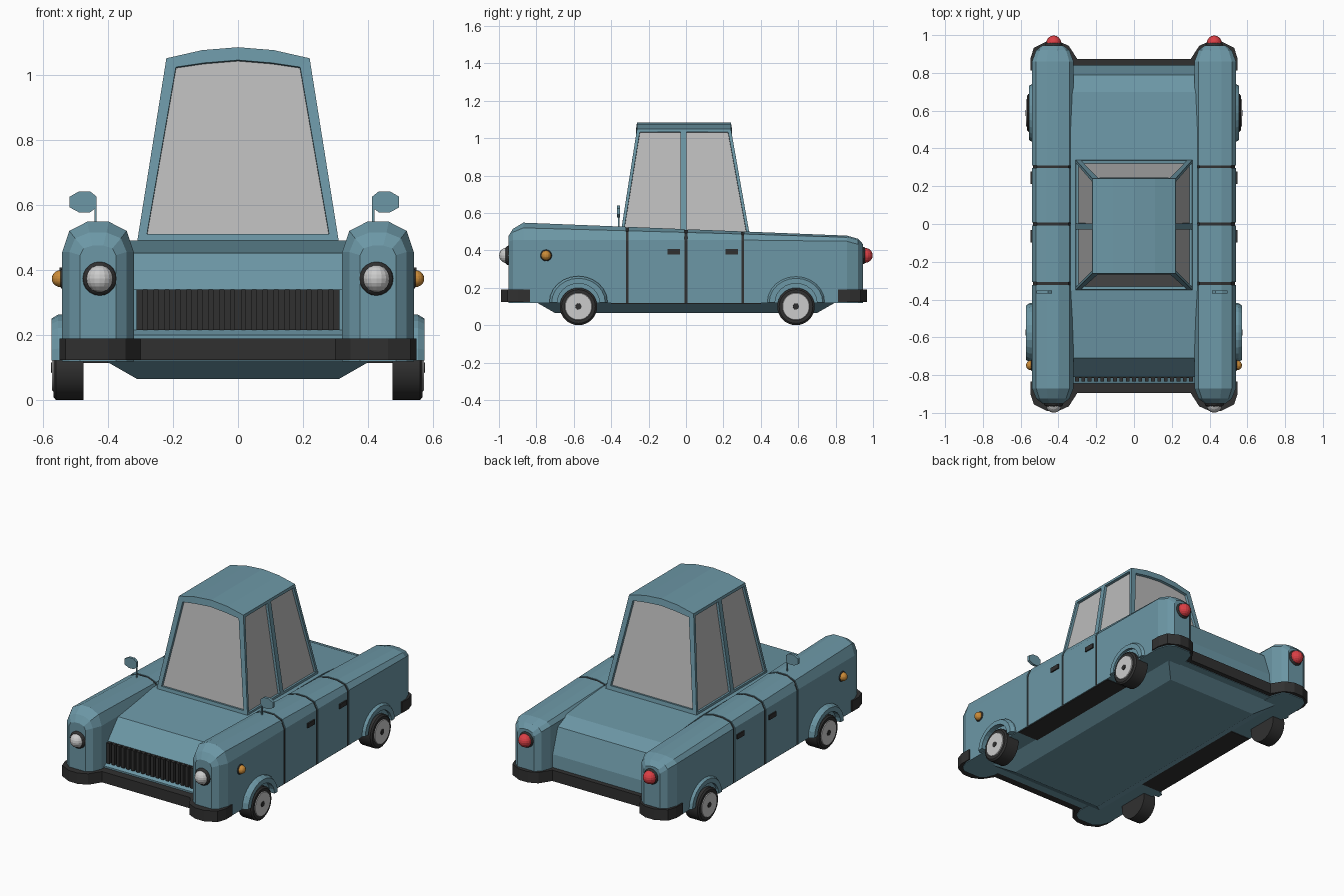
import bpy, bmesh, math
from mathutils import Matrix, Vector

if "Cube" in bpy.data.objects:
    bpy.data.objects.remove(bpy.data.objects["Cube"])


def mat(name, r, g, b):
    m = bpy.data.materials.new(name)
    m.diffuse_color = (r, g, b, 1)
    m.use_nodes = True
    m.node_tree.nodes["Principled BSDF"].inputs["Base Color"].default_value = m.diffuse_color
    return m


BLUE = mat("blue_paint", 0.15, 0.31, 0.38)
DARK = mat("dark_trim", 0.03, 0.03, 0.03)
RED = mat("red_lens", 0.7, 0.05, 0.06)
ORANGE = mat("orange_lens", 0.6, 0.26, 0.04)
GLASS = mat("grey_glass", 0.5, 0.5, 0.5)


def finish(bm, name, material=None, mirror=False, smooth=False):
    bmesh.ops.recalc_face_normals(bm, faces=bm.faces)
    me = bpy.data.meshes.new(name)
    bm.to_mesh(me)
    bm.free()
    ob = bpy.data.objects.new(name, me)
    bpy.context.collection.objects.link(ob)
    if material:
        me.materials.append(material)
    if mirror:
        ob.modifiers.new("Mirror", 'MIRROR').use_mirror_merge = False
    if smooth:
        bpy.ops.object.select_all(action='DESELECT')
        ob.select_set(True)
        bpy.context.view_layer.objects.active = ob
        bpy.ops.object.shade_smooth_by_angle(angle=math.radians(35))
    return ob


def loft(name, rings, material, mirror=False):
    bm = bmesh.new()
    vs = [[bm.verts.new(p) for p in ring] for ring in rings]
    n = len(vs[0])
    for a, b in zip(vs, vs[1:]):
        for i in range(n):
            bm.faces.new((a[i], a[(i + 1) % n], b[(i + 1) % n], b[i]))
    bm.faces.new(vs[0])
    bm.faces.new(vs[-1])
    return finish(bm, name, material, mirror)


def box(name, lo, hi, material, mirror=False):
    rings = [[(lo[0], lo[1], z), (hi[0], lo[1], z), (hi[0], hi[1], z), (lo[0], hi[1], z)]
             for z in (lo[2], hi[2])]
    return loft(name, rings, material, mirror)


def disc_x(name, y, z, r, x0, x1, material, inner=None):
    # lathe-like cylinder along x
    def ring(x, rad):
        return [(x, y + rad * math.cos(a * math.tau / 32), z + rad * math.sin(a * math.tau / 32))
                for a in range(32)]
    rings = [ring(x0, r), ring(x1 - 0.008, r), ring(x1, inner or r * 0.93)]
    ob = loft(name, rings, material, True)
    bpy.ops.object.select_all(action='DESELECT')
    ob.select_set(True)
    bpy.context.view_layer.objects.active = ob
    bpy.ops.object.shade_smooth_by_angle(angle=math.radians(30))


def ball(name, c, size, material):
    bm = bmesh.new()
    m = Matrix.Translation(c) @ Matrix.Diagonal((*size, 1))
    bmesh.ops.create_uvsphere(bm, u_segments=16, v_segments=10, radius=1, matrix=m)
    finish(bm, name, material, True)


# Side fenders: lofted rounded section, split by the door gaps
def section(y, w, top, grow=0.0):
    cx, sh = 0.43, min(0.455, top - 0.03)
    rise = top - sh
    half = [(w, 0.118), (w, sh), (0.8 * w, sh + 0.7 * rise), (0.3 * w, top)]
    pts = half + [(-x, z) for x, z in reversed(half)]
    return [(cx + x * (1 - grow), y, z - grow * 0.1) for x, z in pts]


def top_at(y):
    return 0.548 - (y + 0.87) * 0.04


front = [(-0.95, 0.055, 0.475), (-0.925, 0.088, 0.515), (-0.87, 0.11, 0.548)]
rear = [(0.86, 0.11, top_at(0.86)), (0.92, 0.088, 0.462), (0.945, 0.055, 0.435)]
full = lambda y: (y, 0.11, top_at(y))
parts = {"front_fender": front + [full(-0.322)],
         "front_door": [full(-0.308), full(-0.007)],
         "rear_door": [full(0.007), full(0.296)],
         "rear_fender": [full(0.31)] + rear}
for name, st in parts.items():
    loft(name, [section(*s) for s in st], BLUE, True)
loft("door_gap_core", [section(*full(y), 0.04) for y in (-0.4, 0.4)], DARK, True)

# Centre body with bonnet and boot
prof = [(-0.845, 0.12), (-0.845, 0.2), (-0.81, 0.215), (-0.81, 0.34), (-0.71, 0.452), (-0.35, 0.49),
        (0.34, 0.487), (0.70, 0.46), (0.79, 0.42), (0.84, 0.27), (0.845, 0.12)]
loft("centre_body", [[(x, y, z) for y, z in prof] for x in (-0.335, 0.335)], BLUE)

# Underbody tray
loft("underbody", [[(-x, -y, z), (x, -y, z), (x, y, z), (-x, y, z)]
                   for x, y, z in ((0.41, 0.80, 0.122), (0.31, 0.70, 0.065))], BLUE)

# Cabin with recessed glass and arched roof
bm = bmesh.new()
xs = [-0.22, -0.11, 0, 0.11, 0.22]
zs = [1.05, 1.075, 1.084, 1.075, 1.05]
V = bm.verts.new
bf = [V((s * 0.31, -0.35, 0.485)) for s in (-1, 1)]
bb = [V((s * 0.31, 0.34, 0.485)) for s in (-1, 1)]
bmid = [V((s * 0.31, -0.013, 0.485)) for s in (-1, 1)]
tf = [V((x, -0.262, z)) for x, z in zip(xs, zs)]
tb = [V((x, 0.24, z)) for x, z in zip(xs, zs)]
tmid = [V((x, -0.013, z)) for x, z in zip(xs, zs)]
for a, b in ((tf, tmid), (tmid, tb)):
    for i in range(4):
        bm.faces.new((a[i], a[i + 1], b[i + 1], b[i]))
ends = [bm.faces.new(bf + tf[::-1]), bm.faces.new(bb + tb[::-1])]
sides = []
for s, e in ((0, 0), (1, 4)):
    sides.append(bm.faces.new((bf[s], bmid[s], tmid[e], tf[e])))
    sides.append(bm.faces.new((bmid[s], bb[s], tb[e], tmid[e])))
bm.faces.new((bf[0], bf[1], bmid[1], bb[1], bb[0], bmid[0]))
bmesh.ops.recalc_face_normals(bm, faces=bm.faces)
for faces, t in ((ends, 0.04), (sides, 0.023)):
    bmesh.ops.inset_individual(bm, faces=faces, thickness=t)
    bmesh.ops.inset_individual(bm, faces=faces, thickness=0.001, depth=-0.015)
    for f in faces:
        f.material_index = 1
cabin = finish(bm, "cabin", BLUE)
cabin.data.materials.append(GLASS)

# Bumpers wrapping around the fender ends
half = [(0.30, -0.895), (0.345, -0.965), (0.40, -0.99), (0.46, -0.99), (0.53, -0.955),
        (0.548, -0.90), (0.548, -0.835)]
for name, s, dy in (("front_bumper", 1, 0), ("rear_bumper", -1, 0.022)):
    plan = half + [(-x, y) for x, y in reversed(half)]
    loft(name, [[(x, s * (y + dy), z) for x, y in plan] for z in (0.123, 0.19)], DARK)

# Grille backing and vertical bars
box("grille_back", (-0.312, -0.815, 0.215), (0.312, -0.79, 0.34), DARK)
for i in range(19):
    x = -0.302 + i * 0.604 / 18
    box("grille_bar", (x - 0.01, -0.835, 0.215), (x + 0.01, -0.81, 0.34), DARK)

# Wheels and arches
for name, y, xo in (("front", -0.575, 0.573), ("rear", 0.588, 0.556)):
    disc_x(name + "_tyre", y, 0.1, 0.1, 0.475, 0.567, DARK, 0.09)
    disc_x(name + "_hub", y, 0.1, 0.076, 0.55, 0.571, None)
    disc_x(name + "_hub_cap", y, 0.1, 0.017, 0.56, 0.574, DARK)
    rings = []
    for i in range(13):
        a = math.pi * i / 12
        c, s = math.cos(a), math.sin(a)
        rings.append([(x, y + r * c, 0.122 + r * 0.9 * s) for x, r in
                      ((0.46, 0.112), (xo, 0.112), (xo, 0.143), (xo - 0.02, 0.156), (0.46, 0.156))])
    loft(name + "_wheel_arch", rings, BLUE, True)

# Lamps with dark rims
ball("headlight_rim", (0.425, -0.95, 0.373), (0.052, 0.025, 0.052), DARK)
ball("headlight", (0.425, -0.957, 0.373), (0.042, 0.042, 0.042), None)
ball("tail_light_rim", (0.425, 0.945, 0.373), (0.047, 0.025, 0.047), DARK)
ball("tail_light", (0.425, 0.957, 0.373), (0.04, 0.041, 0.04), RED)
ball("indicator_rim", (0.54, -0.748, 0.373), (0.01, 0.031, 0.031), DARK)
ball("indicator", (0.545, -0.748, 0.373), (0.027, 0.026, 0.026), ORANGE)

# Door handles
for y in (-0.065, 0.245):
    box("door_handle", (0.53, y - 0.034, 0.379), (0.548, y + 0.034, 0.407), DARK, True)

# Wing mirrors on thin stalks
for s, x0 in ((1, 0.412), (-1, 0.434)):
    outline = [(0, 0.592), (0.02, 0.577), (0.055, 0.577), (0.083, 0.592),
               (0.083, 0.625), (0.055, 0.641), (0.02, 0.641), (0, 0.625)]
    loft("mirror_head", [[(s * (x0 + x), y, z) for x, z in outline] for y in (-0.368, -0.352)], BLUE)
    a, b = sorted((s * x0, s * (x0 + 0.007)))
    box("mirror_stalk", (a, -0.364, 0.51), (b, -0.356, 0.61), BLUE)
